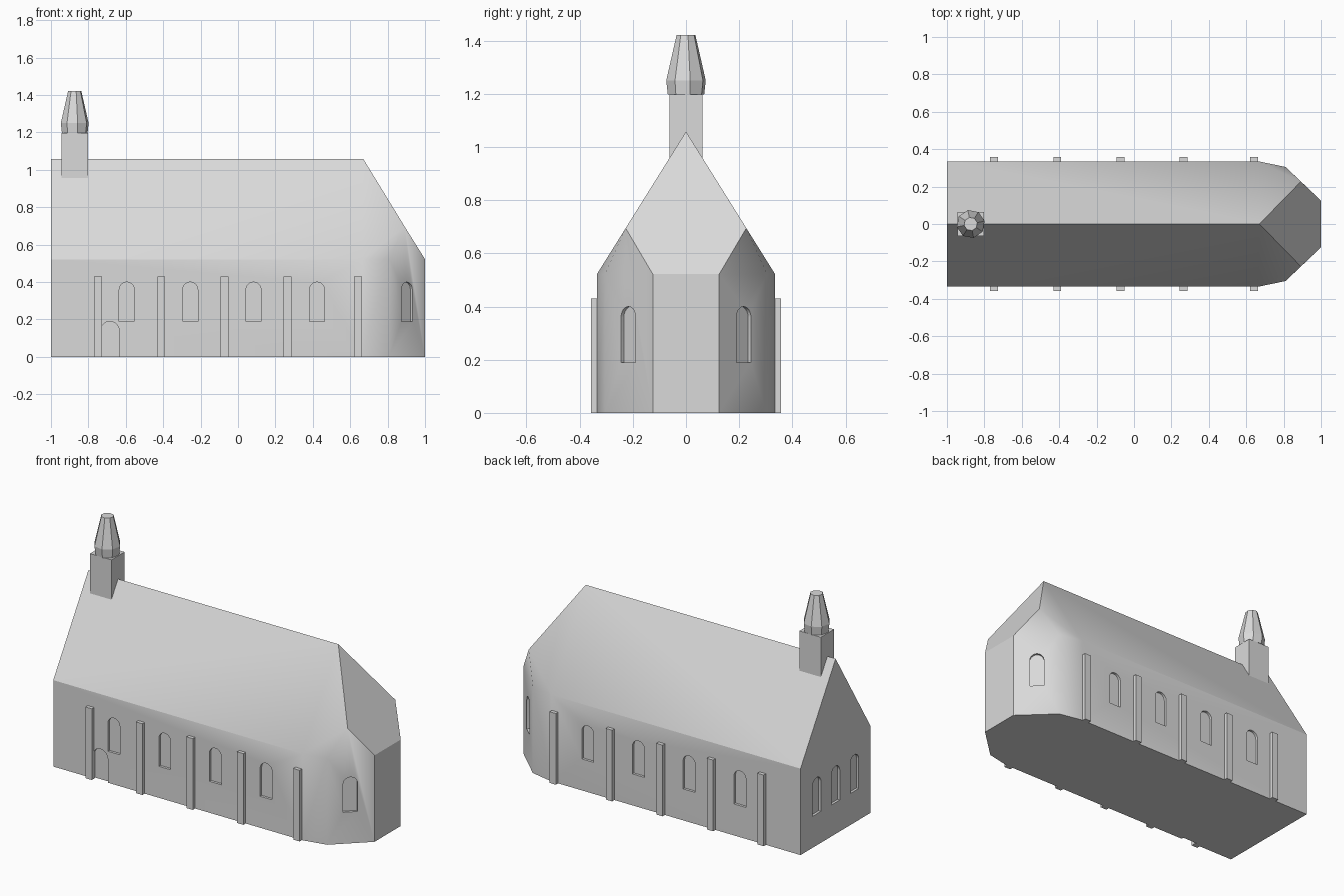
import bpy, bmesh, math
from mathutils import Vector

if "Cube" in bpy.data.objects:
    bpy.data.objects.remove(bpy.data.objects["Cube"])

stone = bpy.data.materials.new("light_grey")
stone.diffuse_color = (0.7, 0.7, 0.7, 1)
stone.use_nodes = True
stone.node_tree.nodes["Principled BSDF"].inputs["Base Color"].default_value = stone.diffuse_color


def make(name, bm):
    bmesh.ops.recalc_face_normals(bm, faces=bm.faces)
    me = bpy.data.meshes.new(name)
    bm.to_mesh(me)
    bm.free()
    me.materials.append(stone)
    ob = bpy.data.objects.new(name, me)
    bpy.context.collection.objects.link(ob)
    return ob


def box(name, x0, x1, y0, y1, z0, z1):
    bm = bmesh.new()
    bmesh.ops.create_cube(bm, size=1)
    for v in bm.verts:
        v.co = Vector((x1 if v.co.x > 0 else x0,
                       y1 if v.co.y > 0 else y0,
                       z1 if v.co.z > 0 else z0))
    return make(name, bm)


def add_arch(bm, x, y, angle, w, z0, z1, depth=0.015, n=10):
    """Round-headed cutter sunk into a wall whose outward normal is at angle."""
    out = Vector((math.cos(angle), math.sin(angle), 0))
    side = Vector((-out.y, out.x, 0))
    r = w / 2
    pts = [(-r, z0), (r, z0)]
    pts += [(r * math.cos(math.pi * i / n), z1 - r + r * math.sin(math.pi * i / n))
            for i in range(n + 1)]
    vs = [bm.verts.new(Vector((x, y, 0)) + side * a + out * -depth + Vector((0, 0, b)))
          for a, b in pts]
    face = bm.faces.new(vs)
    ext = bmesh.ops.extrude_face_region(bm, geom=[face])
    moved = [g for g in ext["geom"] if isinstance(g, bmesh.types.BMVert)]
    bmesh.ops.translate(bm, verts=moved, vec=out * (depth + 0.04))


# Church body: nave with pitched roof and angled apse
HW, EAVE, RIDGE = 0.335, 0.522, 1.058
plan = [(-1, HW), (0.665, HW), (0.81, 0.305), (1, 0.125)]
bm = bmesh.new()
ridge = [bm.verts.new((x, 0, RIDGE)) for x in (-1, 0.67)]
low, top, peak = {}, {}, {}
for s in (-1, 1):
    low[s] = [bm.verts.new((x, s * y, 0)) for x, y in plan]
    top[s] = [bm.verts.new((x, s * y, EAVE)) for x, y in plan]
    peak[s] = bm.verts.new((0.892, s * 0.227, 0.695))
    l, t, p = low[s], top[s], peak[s]
    bm.faces.new((l[0], l[1], t[1], t[0]))
    bm.faces.new((l[1], l[2], t[2], t[1]))
    bm.faces.new((l[2], l[3], t[3], p, t[2]))
    bm.faces.new((t[0], t[1], ridge[1], ridge[0]))
    bm.faces.new((t[1], p, ridge[1]))
    bm.faces.new((t[1], t[2], p))
bm.faces.new((low[-1][0], top[-1][0], ridge[0], top[1][0], low[1][0]))
bm.faces.new((low[-1][3], low[1][3], top[1][3], top[-1][3]))
bm.faces.new((top[-1][3], top[1][3], peak[1], ridge[1], peak[-1]))
bm.faces.new(low[-1] + low[1][::-1])
body = make("church_body", bm)

# Recessed windows and door
bm = bmesh.new()
for s in (-1, 1):
    for x in (-0.595, -0.255, 0.083, 0.422):
        add_arch(bm, x, s * HW, s * math.pi / 2, 0.08, 0.19, 0.40)
    add_arch(bm, 0.903, s * 0.217, s * math.atan2(0.19, 0.18), 0.08, 0.19, 0.40)
for y in (-0.18, 0, 0.18):
    add_arch(bm, -1, y, math.pi, 0.08, 0.19, 0.41)
add_arch(bm, -0.685, -HW, -math.pi / 2, 0.1, -0.05, 0.19)
cutter = make("window_cutter", bm)
cutter.hide_render = True
mod = body.modifiers.new("windows", 'BOOLEAN')
mod.object = cutter
mod.operation = 'DIFFERENCE'
mod.solver = 'EXACT'
dg = bpy.context.evaluated_depsgraph_get()
cut_mesh = bpy.data.meshes.new_from_object(body.evaluated_get(dg))
body.modifiers.clear()
body.data = cut_mesh
bpy.data.objects.remove(cutter)

# Apse walls shade smoothly round their corner, everything else stays crisp
bm = bmesh.new()
bm.from_mesh(body.data)
for f in bm.faces:
    f.smooth = True
for e in bm.edges:
    soft = any(abs(v.co.x - 0.81) < 0.003 and abs(abs(v.co.y) - 0.305) < 0.003
               for v in e.verts) and all(v.co.z > 0.01 or abs(v.co.x - 0.81) < 0.003
                                         for v in e.verts)
    e.smooth = soft or e.calc_face_angle(0) < math.radians(20)
    if all(v.co.z < 0.001 for v in e.verts):
        e.smooth = False
bm.to_mesh(body.data)
bm.free()

# Buttresses along both sides
for s, side in ((-1, "front"), (1, "back")):
    for i, x in enumerate((-0.748, -0.41, -0.073, 0.265, 0.641)):
        ys = sorted((s * (HW - 0.01), s * 0.357))
        box(f"buttress_{side}_{i}", x - 0.021, x + 0.021, ys[0], ys[1], 0, 0.43)

# Bell tower with octagonal spire
box("bell_tower", -0.945, -0.802, -0.063, 0.063, 0.95, 1.197)
bm = bmesh.new()
rings = []
for r, z in ((0.07, 1.197), (0.076, 1.25), (0.036, 1.422)):
    rings.append([bm.verts.new((-0.873 + r * math.cos(a), r * math.sin(a), z))
                  for a in (math.radians(45 * k + 12) for k in range(8))])
for a, b in zip(rings, rings[1:]):
    for k in range(8):
        j = (k + 1) % 8
        bm.faces.new((a[k], a[j], b[j], b[k]))
bm.faces.new(rings[0][::-1])
bm.faces.new(rings[-1])
make("spire", bm)
